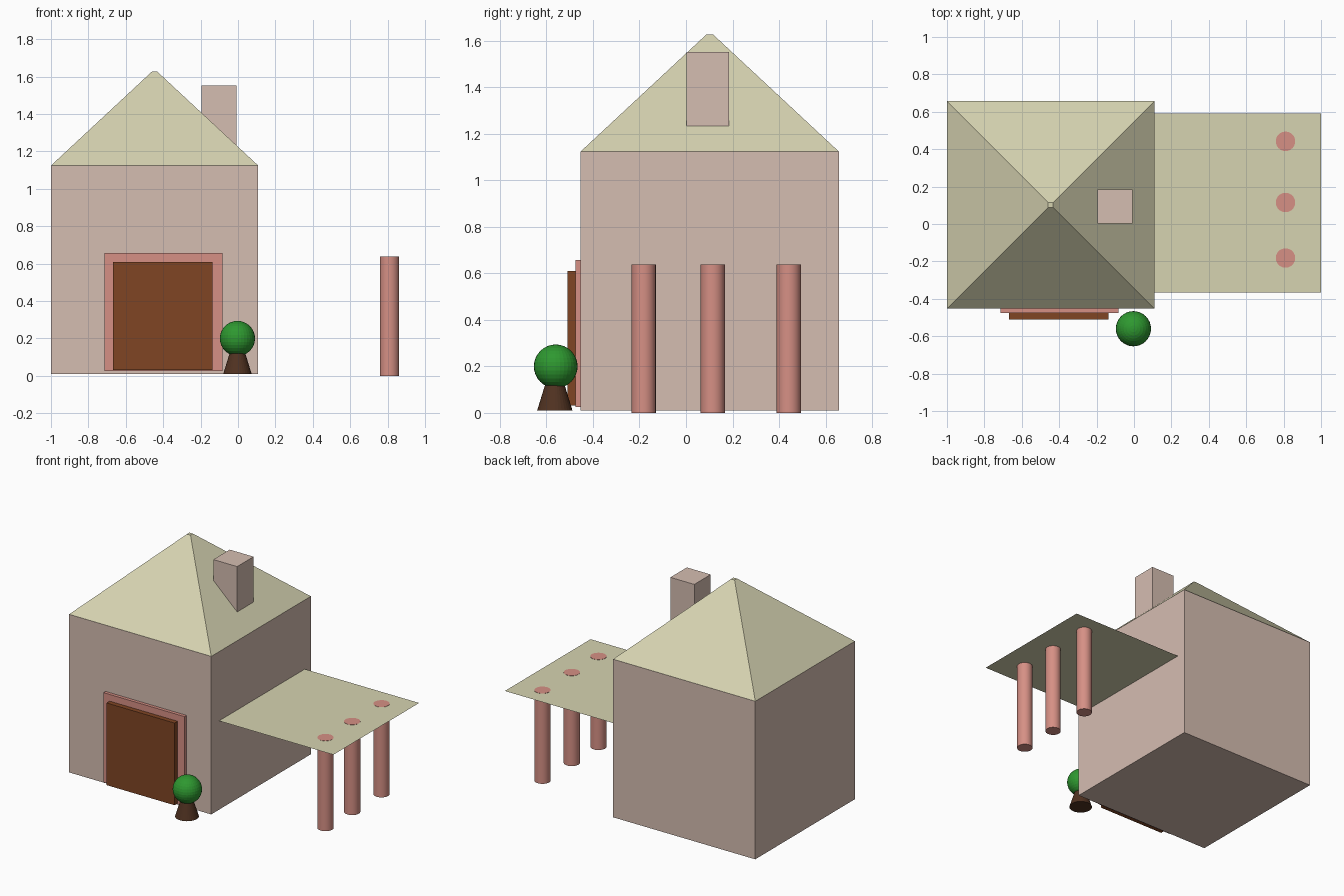
import bpy, bmesh, math
from mathutils import Matrix, Vector

if "Cube" in bpy.data.objects:
    bpy.data.objects.remove(bpy.data.objects["Cube"])


def material(name, rgb):
    """Flat colour from 0-255 display values, stored linear."""
    def lin(c):
        c /= 255
        return c / 12.92 if c <= 0.04045 else ((c + 0.055) / 1.055) ** 2.4
    m = bpy.data.materials.new(name)
    m.diffuse_color = (*[lin(c) for c in rgb], 1)
    m.use_nodes = True
    m.node_tree.nodes["Principled BSDF"].inputs["Base Color"].default_value = m.diffuse_color
    return m


WALL = material("wall beige", (213, 189, 177))
ROOF = material("pale straw", (214, 211, 177))
PINK = material("dusty pink", (214, 144, 133))
DOOR = material("door brown", (128, 69, 36))
BARK = material("bark brown", (80, 50, 33))
LEAF = material("leaf green", (46, 152, 48))


def finish(name, bm, mat):
    me = bpy.data.meshes.new(name)
    bm.to_mesh(me)
    bm.free()
    me.materials.append(mat)
    ob = bpy.data.objects.new(name, me)
    bpy.context.collection.objects.link(ob)
    return ob


def box(name, x, y, z, mat):
    bm = bmesh.new()
    size = Matrix.Diagonal((x[1] - x[0], y[1] - y[0], z[1] - z[0], 1))
    mid = Matrix.Translation((sum(x) / 2, sum(y) / 2, sum(z) / 2))
    bmesh.ops.create_cube(bm, size=1, matrix=mid @ size)
    return finish(name, bm, mat)


def cone(name, x, y, z, r1, r2, mat, sides=32, spin=0):
    bm = bmesh.new()
    place = Matrix.Translation((x, y, sum(z) / 2)) @ Matrix.Rotation(spin, 4, "Z")
    bmesh.ops.create_cone(bm, cap_ends=True, segments=sides, radius1=r1,
                          radius2=r2, depth=z[1] - z[0], matrix=place)
    return finish(name, bm, mat)


# House body and blunt-tipped pyramid roof
box("house_walls", (-1.0, 0.108), (-0.453, 0.657), (0.01, 1.124), WALL)
cone("roof", -0.446, 0.102, (1.124, 1.627), 0.5545 * math.sqrt(2),
     0.014 * math.sqrt(2), ROOF, sides=4, spin=math.pi / 4)

# Chimney on the right slope
box("chimney", (-0.194, -0.008), (0.002, 0.185), (1.225, 1.552), WALL)

# Front door with frame
box("door_frame", (-0.715, -0.084), (-0.476, -0.44), (0.025, 0.657), PINK)
box("door", (-0.667, -0.137), (-0.51, -0.44), (0.031, 0.61), DOOR)

# Thin side canopy
bm = bmesh.new()
bmesh.ops.create_grid(bm, x_segments=1, y_segments=1, size=0.4775,
                      matrix=Matrix.Translation((0.5225, 0.112, 0.636)))
finish("canopy", bm, ROOF)

# Canopy columns, their caps just showing through the sheet
for i, y in enumerate((-0.182, 0.115, 0.442)):
    col = cone(f"column_{i + 1}", 0.81, y, (0, 0.6375), 0.052, 0.052, PINK)
    col.data.shade_smooth()
    col.data.set_sharp_from_angle(angle=math.radians(30))

# Small round tree
cone("tree_trunk", -0.003, -0.564, (0.01, 0.14), 0.076, 0.036, BARK)
bm = bmesh.new()
bmesh.ops.create_uvsphere(bm, u_segments=32, v_segments=16, radius=0.094,
                          matrix=Matrix.Translation((-0.003, -0.56, 0.2)))
finish("tree_crown", bm, LEAF)
